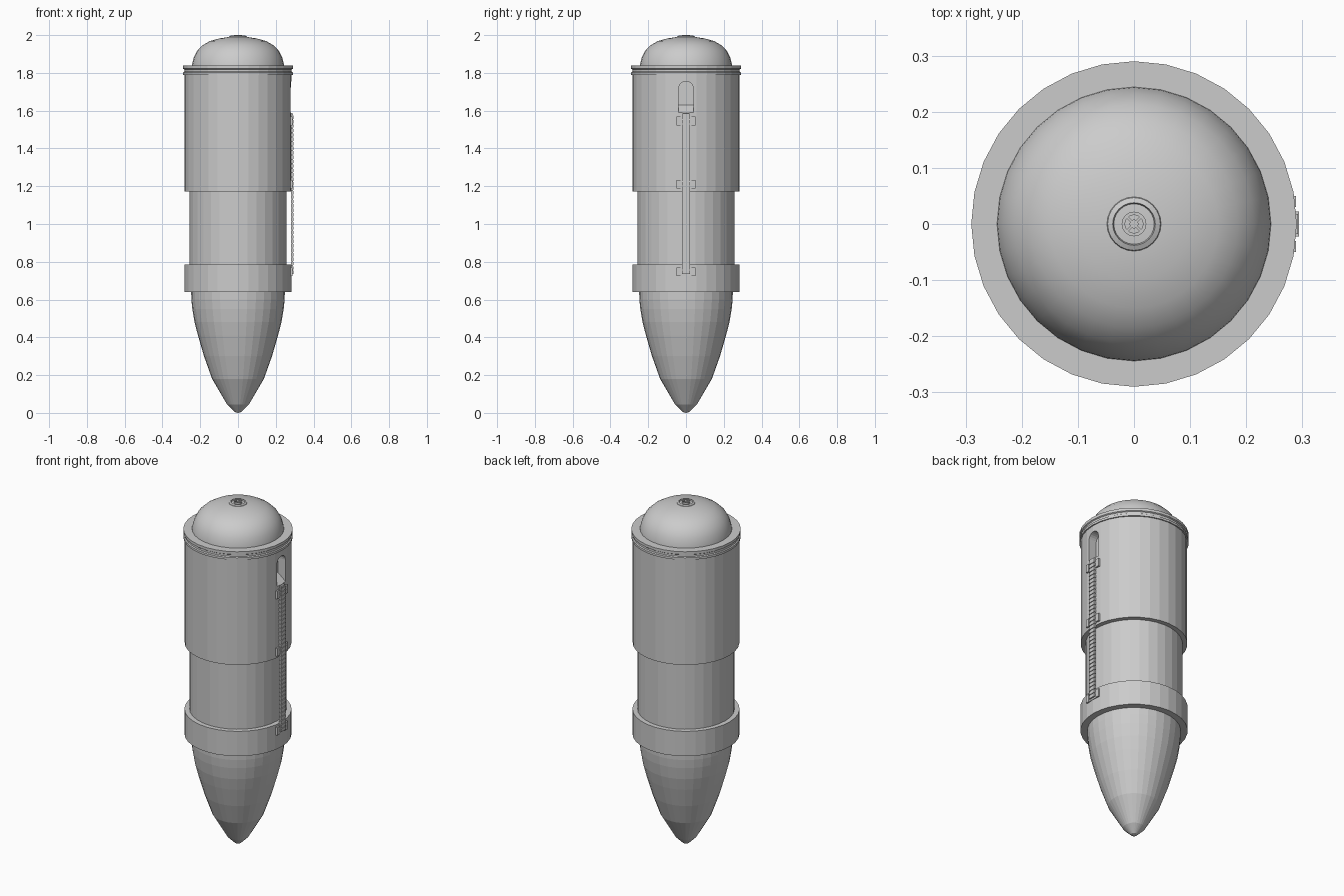
import bpy, bmesh, math
from mathutils import Vector

if "Cube" in bpy.data.objects:
    bpy.data.objects.remove(bpy.data.objects["Cube"])

SIDES = 32


def make_object(name, bm):
    bmesh.ops.recalc_face_normals(bm, faces=bm.faces[:])
    mesh = bpy.data.meshes.new(name)
    bm.to_mesh(mesh)
    bm.free()
    ob = bpy.data.objects.new(name, mesh)
    bpy.context.collection.objects.link(ob)
    return ob


def lathe(name, profile, sides=SIDES, closed=False, smooth=False):
    """Spin (radius, z) points about z; a closed profile makes a ring."""
    bm = bmesh.new()
    rings = []
    for r, z in profile:
        if r == 0:
            rings.append([bm.verts.new((0, 0, z))] * sides)
        else:
            rings.append([bm.verts.new((r * math.cos(2 * math.pi * i / sides),
                                        r * math.sin(2 * math.pi * i / sides), z))
                          for i in range(sides)])
    pairs = list(zip(rings, rings[1:]))
    if closed:
        pairs.append((rings[-1], rings[0]))
    for a, b in pairs:
        for i in range(sides):
            j = (i + 1) % sides
            bm.faces.new(list(dict.fromkeys((a[i], a[j], b[j], b[i]))))
    ob = make_object(name, bm)
    for p in ob.data.polygons:
        p.use_smooth = smooth
    return ob


def add_box(bm, lo, hi):
    lo, hi = Vector(lo), Vector(hi)
    for v in bmesh.ops.create_cube(bm, size=1)["verts"]:
        v.co = (lo + hi) / 2 + v.co * (hi - lo)


# pointed nose at the bottom
lathe("nose_cone", [(0, 0), (0.018, 0.005), (0.058, 0.045), (0.137, 0.18),
                    (0.18, 0.3), (0.212, 0.41), (0.23, 0.48), (0.242, 0.55),
                    (0.247, 0.60), (0.248, 0.65), (0, 0.65)])

# stacked body sections
lathe("lower_collar", [(0, 0.64), (0.284, 0.64), (0.284, 0.785), (0, 0.785)])
lathe("middle_body", [(0, 0.78), (0.257, 0.78), (0.257, 1.18), (0, 1.18)])
upper = lathe("upper_body", [(0, 1.173), (0.283, 1.173), (0.283, 1.79), (0.29, 1.79),
                             (0.29, 1.803), (0.284, 1.807), (0.284, 1.818),
                             (0.29, 1.822), (0.29, 1.838), (0, 1.838)])

# domed cap
lathe("dome_cap", [(0.245, 1.83), (0.243, 1.848), (0.233, 1.885), (0.214, 1.92),
                   (0.185, 1.948), (0.15, 1.968), (0.10, 1.982), (0.05, 1.99),
                   (0, 1.991)], smooth=True)

# vent on top of the dome
lathe("vent_outer_ring", [(0.05, 1.986), (0.047, 1.993), (0.038, 1.997), (0.035, 1.987)],
      24, closed=True)
lathe("vent_inner_ring", [(0.022, 1.987), (0.022, 2.0), (0.016, 2.0), (0.016, 1.987)],
      24, closed=True)
lathe("vent_hub", [(0.008, 1.987), (0.008, 2.0), (0, 2.0)], 16)
bm = bmesh.new()
add_box(bm, (-0.018, -0.002, 1.988), (0.018, 0.002, 1.998))
add_box(bm, (-0.002, -0.018, 1.988), (0.002, 0.018, 1.998))
spokes = make_object("vent_spokes", bm)
spokes.rotation_euler.z = math.pi / 4

# cutter for the round-topped slot, with a sloping floor
bm = bmesh.new()
outline = [(-0.039, 1.59), (0.039, 1.59)]
outline += [(0.039 * math.cos(math.pi * i / 10), 1.716 + 0.039 * math.sin(math.pi * i / 10))
            for i in range(11)]
outer = [bm.verts.new((0.33, y, 1.55 if z == 1.59 else z)) for y, z in outline]
inner = [bm.verts.new((0.23, y, 1.63 if z == 1.59 else z)) for y, z in outline]
bm.faces.new(outer)
bm.faces.new(inner)
for i in range(len(outline)):
    j = (i + 1) % len(outline)
    bm.faces.new((outer[i], outer[j], inner[j], inner[i]))
cutter = make_object("slot_cutter", bm)
cutter.hide_render = True
cutter.hide_viewport = True
cut = upper.modifiers.new("slot", "BOOLEAN")
cut.operation = "DIFFERENCE"
cut.solver = "EXACT"
cut.object = cutter

# ribbed hose running down the side
bm = bmesh.new()
z0, z1, ribs = 0.735, 1.58, 36
step = (z1 - z0) / ribs
add_box(bm, (0.282, -0.018, z0), (0.290, 0.018, z1))
for i in range(ribs):
    z = z0 + i * step
    add_box(bm, (0.281, -0.022, z), (0.294, 0.022, z + step * 0.75))
make_object("ribbed_hose", bm)

# hose end turning into the slot
bm = bmesh.new()
add_box(bm, (0.24, -0.018, 1.572), (0.292, 0.018, 1.585))
make_object("hose_end", bm)

# brackets holding the hose: a backing plate with two side lips
bm = bmesh.new()
for z in (0.748, 1.21, 1.545):
    add_box(bm, (0.272, -0.05, z - 0.023), (0.286, 0.05, z + 0.023))
    for s in (-1, 1):
        add_box(bm, (0.272, s * 0.04 - 0.01, z - 0.023), (0.289, s * 0.04 + 0.01, z + 0.023))
make_object("hose_brackets", bm)
